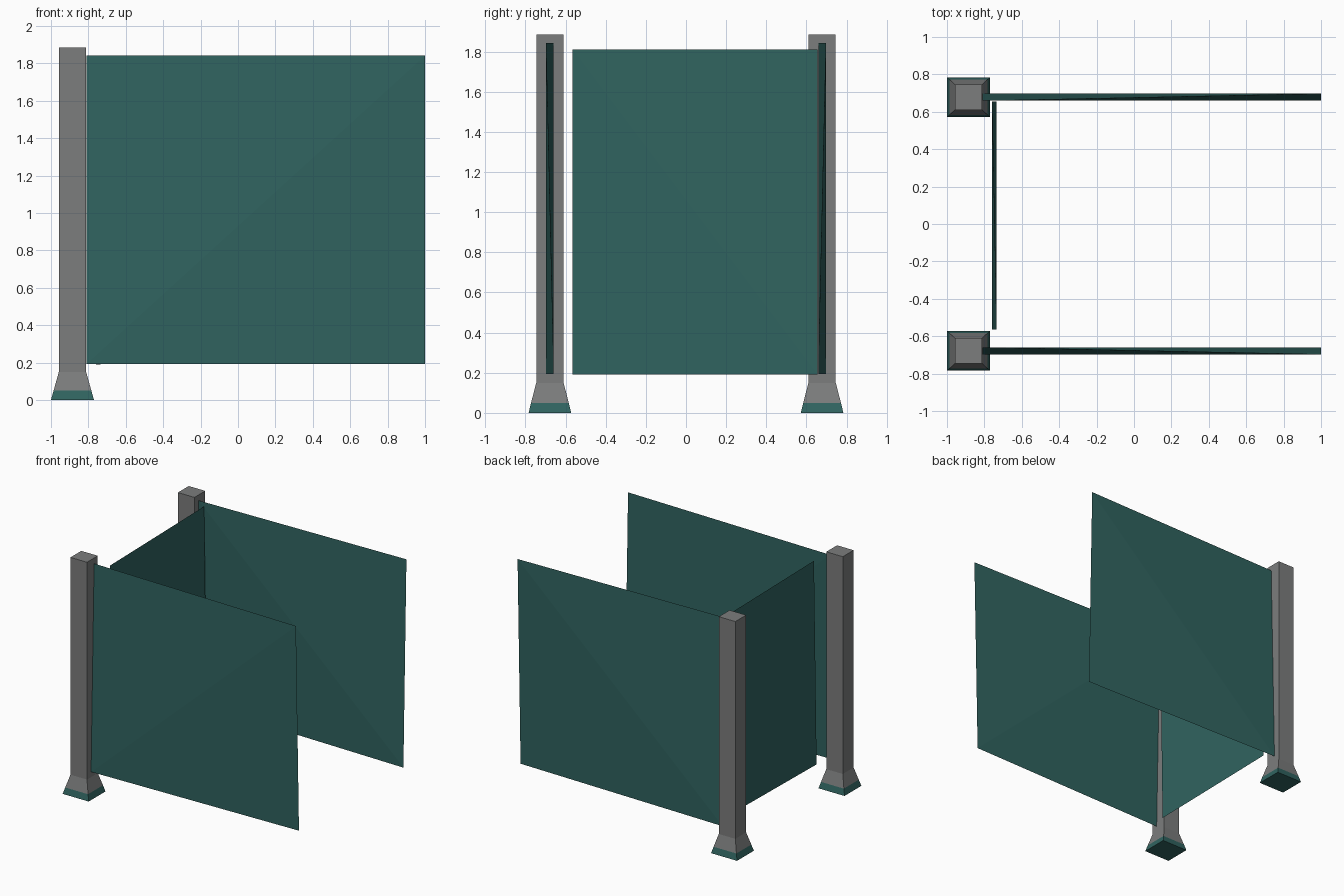
import bpy, bmesh

if "Cube" in bpy.data.objects:
    bpy.data.objects.remove(bpy.data.objects["Cube"])


def material(name, rgb):
    m = bpy.data.materials.new(name)
    m.diffuse_color = (*rgb, 1.0)
    m.use_nodes = True
    m.node_tree.nodes["Principled BSDF"].inputs["Base Color"].default_value = m.diffuse_color
    return m


GREY = material("post_grey", (0.20, 0.205, 0.205))
TEAL = material("panel_teal", (0.030, 0.127, 0.117))


def make_object(name, bm, mats):
    bmesh.ops.recalc_face_normals(bm, faces=bm.faces[:])
    mesh = bpy.data.meshes.new(name)
    bm.to_mesh(mesh)
    bm.free()
    for m in mats:
        mesh.materials.append(m)
    ob = bpy.data.objects.new(name, mesh)
    bpy.context.collection.objects.link(ob)
    return ob


# Square post lofted from rings: teal foot, flared base, straight shaft
def post(name, cx, cy):
    rings = [(0.115, 0.106, 0.0), (0.101, 0.094, 0.05),
             (0.073, 0.068, 0.15), (0.073, 0.068, 1.885)]
    bm = bmesh.new()
    loops = [[bm.verts.new((cx + sx * hx, cy + sy * hy, z))
              for sx, sy in ((-1, -1), (1, -1), (1, 1), (-1, 1))]
             for hx, hy, z in rings]
    for a, b in zip(loops, loops[1:]):
        for i in range(4):
            j = (i + 1) % 4
            bm.faces.new((a[i], a[j], b[j], b[i]))
    bm.faces.new(loops[0])
    bm.faces.new(loops[-1])
    for f in bm.faces:
        f.material_index = 1 if f.calc_center_median().z < 0.05 else 0
    make_object(name, bm, [GREY, TEAL])


# Slightly twisted sheet: front and back split along opposite diagonals
def panel(name, bl, br, tl, tr):
    bm = bmesh.new()
    bl, br, tl, tr = (bm.verts.new(p) for p in (bl, br, tl, tr))
    for tri in ((bl, br, tr), (bl, tr, tl), (bl, tl, br), (br, tl, tr)):
        bm.faces.new(tri)
    make_object(name, bm, [TEAL])


# Posts and long side panels, mirrored front to back
for side, s in (("front", -1), ("back", 1)):
    post(side + "_post", -0.885, s * 0.678)
    panel(side + "_panel",
          (-0.81, s * 0.697, 0.193), (1.0, s * 0.659, 0.193),
          (-0.81, s * 0.659, 1.842), (1.0, s * 0.697, 1.842))

# Short end panel between the posts
panel("end_panel",
      (-0.758, -0.565, 0.19), (-0.735, 0.655, 0.19),
      (-0.735, -0.565, 1.81), (-0.758, 0.655, 1.81))
